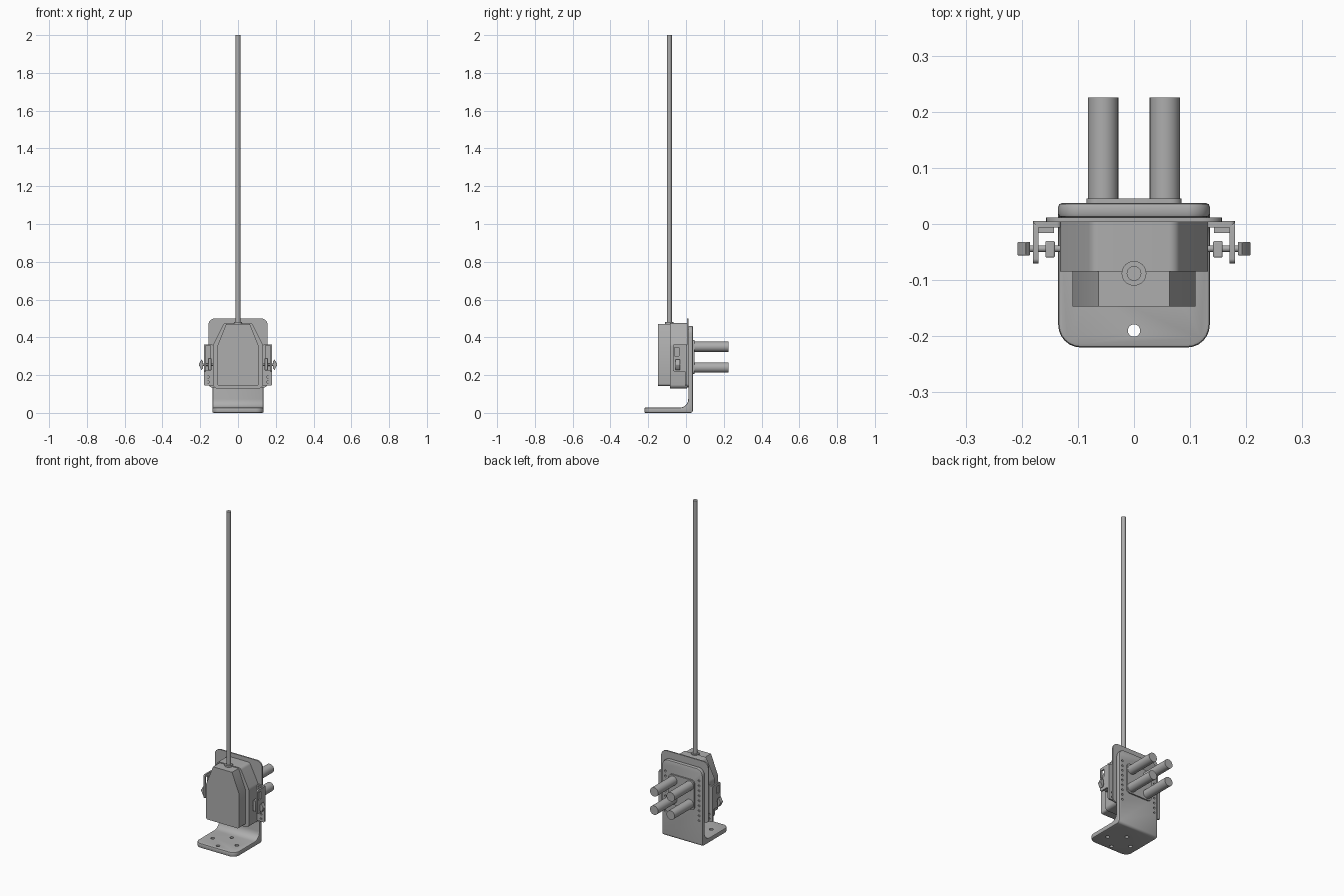
import bpy, bmesh, math
from mathutils import Vector, Matrix

if "Cube" in bpy.data.objects:
    bpy.data.objects.remove(bpy.data.objects["Cube"])

grey = bpy.data.materials.new("metal grey")
grey.use_nodes = True
COLOR = (0.42, 0.42, 0.42, 1)
grey.diffuse_color = COLOR
grey.node_tree.nodes["Principled BSDF"].inputs["Base Color"].default_value = COLOR


def finish(name, bm):
    bmesh.ops.recalc_face_normals(bm, faces=bm.faces)
    me = bpy.data.meshes.new(name)
    bm.to_mesh(me)
    bm.free()
    me.materials.append(grey)
    ob = bpy.data.objects.new(name, me)
    bpy.context.collection.objects.link(ob)
    return ob


def rounded(pts, radii, steps=6):
    """Round each corner of a closed 2D outline."""
    out = []
    for i, p in enumerate(pts):
        p = Vector(p)
        r = radii[i] if isinstance(radii, (list, tuple)) else radii
        if r == 0:
            out.append(p)
            continue
        a = (Vector(pts[i - 1]) - p).normalized()
        b = (Vector(pts[(i + 1) % len(pts)]) - p).normalized()
        half = a.angle(b) / 2
        start, end = p + a * r / math.tan(half), p + b * r / math.tan(half)
        centre = p + (a + b).normalized() * r / math.sin(half)
        u, v = start - centre, end - centre
        sweep = u.angle(v)
        for k in range(steps + 1):
            t = k / steps
            out.append(centre + (u * math.sin((1 - t) * sweep)
                                 + v * math.sin(t * sweep)) / math.sin(sweep))
    return out


def prism(name, outline, axis, lo, hi, bevel=0):
    """Extrude a 2D outline along x, y or z."""
    place = {"x": lambda p, d: (d, p[0], p[1]),
             "y": lambda p, d: (p[0], d, p[1]),
             "z": lambda p, d: (p[0], p[1], d)}[axis]
    bm = bmesh.new()
    face = bm.faces.new([bm.verts.new(place(p, lo)) for p in outline])
    new = bmesh.ops.extrude_face_region(bm, geom=[face])["geom"]
    shift = Vector(place((0, 0), hi - lo))
    bmesh.ops.translate(bm, vec=shift, verts=[g for g in new if isinstance(g, bmesh.types.BMVert)])
    ob = finish(name, bm)
    if bevel:
        m = ob.modifiers.new("edge", "BEVEL")
        m.width, m.segments, m.limit_method = bevel, 3, "ANGLE"
        m.angle_limit = math.radians(50)
    return ob


def rect(x0, x1, y0, y1):
    return [(x0, y0), (x1, y0), (x1, y1), (x0, y1)]


def rod(name, centre, axis, r, length, sides=32):
    bm = bmesh.new()
    turn = {"x": Matrix.Rotation(math.pi / 2, 4, "Y"),
            "y": Matrix.Rotation(math.pi / 2, 4, "X"), "z": Matrix()}[axis]
    bmesh.ops.create_cone(bm, cap_ends=True, segments=sides, radius1=r, radius2=r,
                          depth=length, matrix=Matrix.Translation(centre) @ turn)
    return finish(name, bm)


def cut(ob, cutters):
    for c in cutters:
        m = ob.modifiers.new("hole", "BOOLEAN")
        m.operation, m.object, m.solver = "DIFFERENCE", c, "EXACT"
        c.hide_render = True
    bpy.context.view_layer.update()
    me = bpy.data.meshes.new_from_object(ob.evaluated_get(bpy.context.evaluated_depsgraph_get()))
    ob.modifiers.clear()
    ob.data = me
    for c in cutters:
        bpy.data.objects.remove(c)


# L-shaped mounting bracket: bent profile trimmed to rounded outlines
bend = rounded([(-0.22, 0), (0.037, 0), (0.037, 0.46), (0.012, 0.46), (0.012, 0.028), (-0.22, 0.028)],
               [0, 0.015, 0, 0, 0.045, 0])
bracket = prism("mounting_bracket", bend, "x", -0.135, 0.135)
bm = bmesh.new()
bm.from_mesh(bracket.data)
corners = [e for e in bm.edges
           if abs(e.verts[0].co.x - e.verts[1].co.x) < 0.001
           and (all(v.co.y < -0.21 for v in e.verts) or all(v.co.z > 0.45 for v in e.verts))]
bmesh.ops.bevel(bm, geom=corners, offset=0.04, segments=6, profile=0.5, affect="EDGES")
bm.to_mesh(bracket.data)
bm.free()
edge = bracket.modifiers.new("edge", "BEVEL")
edge.width, edge.segments, edge.limit_method = 0.006, 2, "ANGLE"
edge.angle_limit = math.radians(50)
holes = [rod("hole_cutter", (x, y, 0.01), "z", 0.011, 0.1, 20)
         for x, y in [(0, -0.19), (0, -0.06), (-0.08, -0.126), (0.08, -0.126)]]
holes += [rod("hole_cutter", (side * 0.112, 0.03, 0.15 + 0.03 * i), "y", 0.006, 0.02, 12)
          for side in (-1, 1) for i in range(9)]
cut(bracket, holes)

# Thin backing plate behind the housing
prism("backing_plate", rounded(rect(-0.157, 0.157, 0.135, 0.5), [0.02, 0.02, 0.035, 0.035]),
      "y", 0.004, 0.012)

# Housing: wide rear shell and narrower front cover
rear = [(-0.132, 0.13), (0.132, 0.13), (0.132, 0.36), (0.075, 0.475), (-0.075, 0.475), (-0.132, 0.36)]
prism("rear_housing", rounded(rear, [0.02, 0.02, 0.04, 0.02, 0.02, 0.04]), "y", -0.085, 0.004)
front = [(-0.11, 0.143), (0.11, 0.143), (0.11, 0.352), (0.063, 0.47), (-0.063, 0.47), (-0.11, 0.352)]
prism("front_cover", rounded(front, [0.012, 0.012, 0, 0, 0, 0]), "y", -0.147, -0.084)

# Antenna with its collar
rod("antenna_collar", (0, -0.088, 0.465), "z", 0.022, 0.03)
rod("antenna_rod", (0, -0.088, 1.23), "z", 0.013, 1.54)

# Rear terminal pad and four pins
prism("terminal_pad", rounded(rect(-0.085, 0.085, 0.205, 0.385), 0.02), "y", 0.03, 0.045)
for x in (-0.055, 0.055):
    for z in (0.24, 0.35):
        rod("terminal_pin", (x, 0.132, z), "y", 0.027, 0.186)

# Side latches, mirrored left and right
for s, label in ((1, "left"), (-1, "right")):
    def span(a, b):
        return sorted((s * a, s * b))

    flange = prism(label + "_latch_flange",
                   rounded(rect(*span(0.13, 0.18), 0.145, 0.362), 0.008), "y", -0.006, 0.005)
    cut(flange, [rod("hole_cutter", (s * 0.157, 0, z), "y", 0.006, 0.05, 12) for z in (0.163, 0.19)])
    web = prism(label + "_latch_web", rounded(rect(-0.07, 0.003, 0.22, 0.362), 0.008),
                "x", *span(0.17, 0.18))
    cut(web, [prism("slot_cutter", rect(-0.06, -0.038, 0.3, 0.346), "x", *span(0.15, 0.2))])
    prism(label + "_latch_lip", rect(*span(0.143, 0.171), 0.225, 0.357), "y", -0.016, -0.005)
    prism(label + "_latch_catch", rect(-0.06, -0.03, 0.225, 0.29), "x", *span(0.141, 0.158), 0.003)
    rod(label + "_latch_bolt", (s * 0.163, -0.044, 0.255), "x", 0.006, 0.064, 16)
    knob = rounded([(s * 0.185, 0.238), (s * 0.193, 0.226), (s * 0.208, 0.255),
                    (s * 0.193, 0.284), (s * 0.185, 0.272)], 0.002, 3)
    prism(label + "_latch_knob", knob, "y", -0.056, -0.032, 0.002)

# Smooth curved sides, keep hard edges
bpy.ops.object.select_all(action="DESELECT")
for ob in bpy.context.scene.objects:
    if ob.type == "MESH" and grey.name in ob.data.materials:
        ob.select_set(True)
        bpy.context.view_layer.objects.active = ob
bpy.ops.object.shade_smooth_by_angle(angle=math.radians(32))
